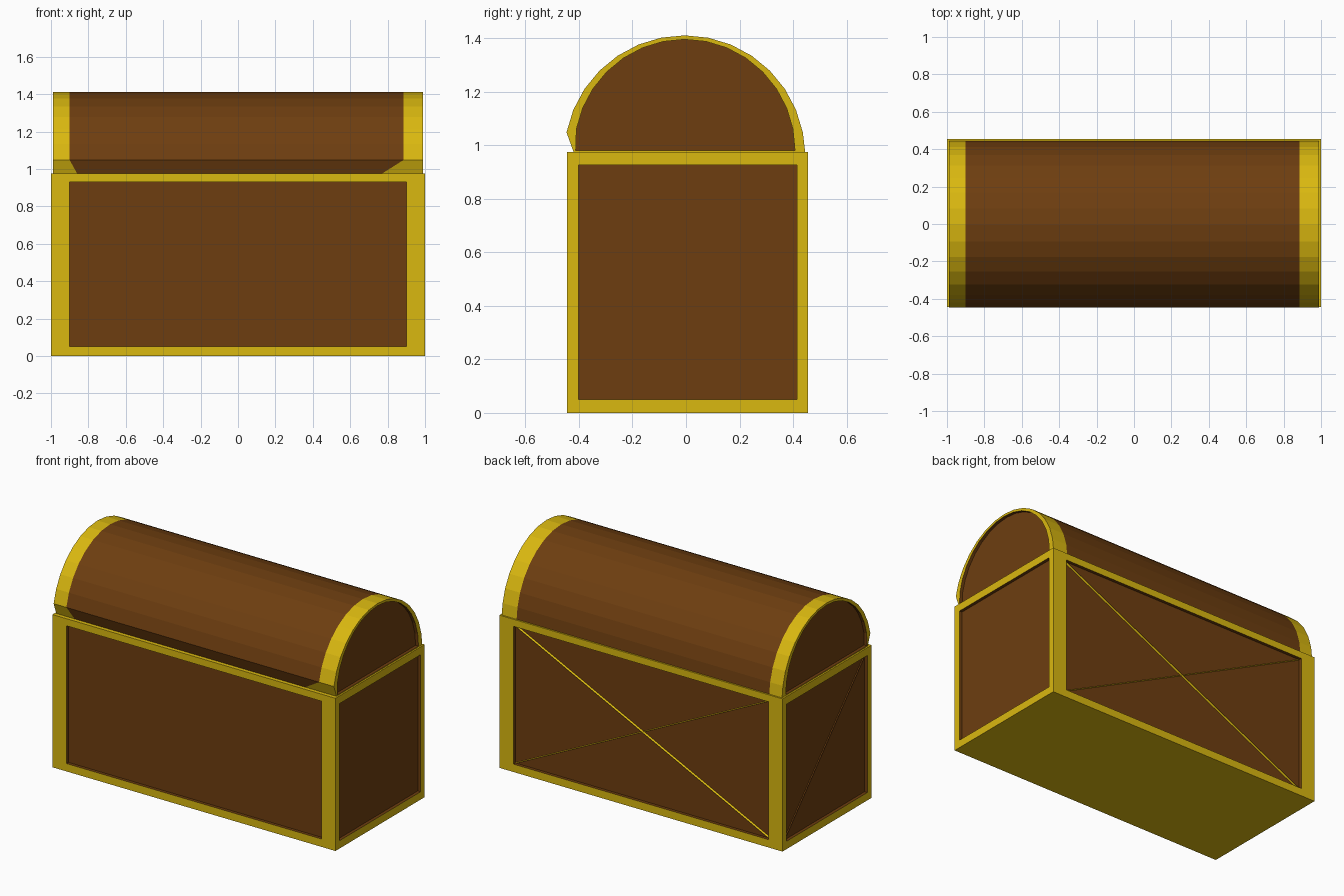
import bpy, bmesh, math
from mathutils import Vector

if "Cube" in bpy.data.objects:
    bpy.data.objects.remove(bpy.data.objects["Cube"])


def material(name, rgb):
    m = bpy.data.materials.new(name)
    m.diffuse_color = (*rgb, 1)
    m.use_nodes = True
    m.node_tree.nodes["Principled BSDF"].inputs["Base Color"].default_value = m.diffuse_color
    return m


GOLD, BROWN = 0, 1
MATS = [material("gold trim", (0.70, 0.48, 0.005)), material("brown wood", (0.155, 0.048, 0.005))]


def finish(name, bm):
    bmesh.ops.remove_doubles(bm, verts=bm.verts, dist=1e-5)
    bmesh.ops.recalc_face_normals(bm, faces=bm.faces)
    me = bpy.data.meshes.new(name)
    bm.to_mesh(me)
    bm.free()
    for m in MATS:
        me.materials.append(m)
    ob = bpy.data.objects.new(name, me)
    bpy.context.collection.objects.link(ob)


def face(bm, pts, mat):
    f = bm.faces.new([bm.verts.new(p) for p in pts])
    f.material_index = mat


def framed(bm, outer, inner, inward):
    """Gold frame between two loops, with a recessed wooden panel."""
    deep = [Vector(p) + Vector(inward) for p in inner]
    n = len(outer)
    for i in range(n):
        j = (i + 1) % n
        face(bm, [outer[i], outer[j], inner[j], inner[i]], GOLD)
        face(bm, [inner[i], inner[j], deep[j], deep[i]], BROWN)
    face(bm, deep, BROWN)


def rect(a0, a1, z0, z1):
    return [(a0, z0), (a1, z0), (a1, z1), (a0, z1)]


# Chest body: four framed sides, gold bottom and top
Y0, Y1, H, D = -0.445, 0.455, 0.975, 0.02
bm = bmesh.new()
for y, s in ((Y0, 1), (Y1, -1)):
    framed(bm, [(a, y, z) for a, z in rect(-1, 1, 0, H)],
           [(a, y, z) for a, z in rect(-0.9, 0.9, 0.05, 0.93)], (0, s * D, 0))
for x in (-1, 1):
    framed(bm, [(x, a, z) for a, z in rect(Y0, Y1, 0, H)],
           [(x, a, z) for a, z in rect(-0.402, 0.415, 0.05, 0.925)], (-x * D, 0, 0))
for z in (0, H):
    face(bm, [(x, y, z) for x, y in rect(-1, 1, Y0, Y1)], GOLD)
finish("chest_body", bm)

# Lid: sixteen-step arch with a tucked-in front lip
CY, CZ, R = -0.005, 0.96, 0.45
steps = [math.pi * i / 16 for i in range(16)]
arch = [(CY + R * math.cos(a), CZ + R * math.sin(a)) for a in steps]
arch[0] = (arch[0][0], H)
outer = arch + [(-0.42, H)]
inner = [(CY + 0.412 * math.cos(a), 0.98 + 0.415 * math.sin(a)) for a in steps] + [(-0.412, 0.98)]
cols = [[-0.99, -0.9, 0.885, 0.99]] * 16 + [[-0.99, -0.86, 0.77, 0.99]]
bm = bmesh.new()
for i in range(16):
    (ya, za), (yb, zb) = outer[i], outer[i + 1]
    for c, mat in enumerate((GOLD, BROWN, GOLD)):
        face(bm, [(cols[i][c], ya, za), (cols[i][c + 1], ya, za),
                  (cols[i + 1][c + 1], yb, zb), (cols[i + 1][c], yb, zb)], mat)
for x in (-0.99, 0.99):
    s = -1 if x > 0 else 1
    framed(bm, [(x, y, z) for y, z in outer], [(x, y, z) for y, z in inner], (s * D, 0, 0))
finish("lid", bm)


# Thin diagonal ridges on the back and left panels
def ridge(name, p, q, out, width, mat):
    p, q, out = Vector(p), Vector(q), Vector(out)
    side = (q - p).cross(out).normalized() * width / 2
    bm = bmesh.new()
    a = [p - side, q - side, q + out, p + out]
    b = [p + side, q + side, q + out, p + out]
    face(bm, a, mat)
    face(bm, b, mat)
    face(bm, [p - side, q - side, q + side, p + side], mat)
    finish(name, bm)


yb = Y1 - D
ridge("back_ridge_main", (0.9, yb, 0.93), (-0.9, yb, 0.05), (0, 0.009, 0), 0.014, GOLD)
ridge("back_ridge_fine", (-0.9, yb, 0.93), (0.9, yb, 0.05), (0, 0.004, 0), 0.005, GOLD)
ridge("left_ridge", (-1 + D, 0.415, 0.05), (-1 + D, -0.402, 0.925), (-0.006, 0, 0), 0.008, BROWN)
